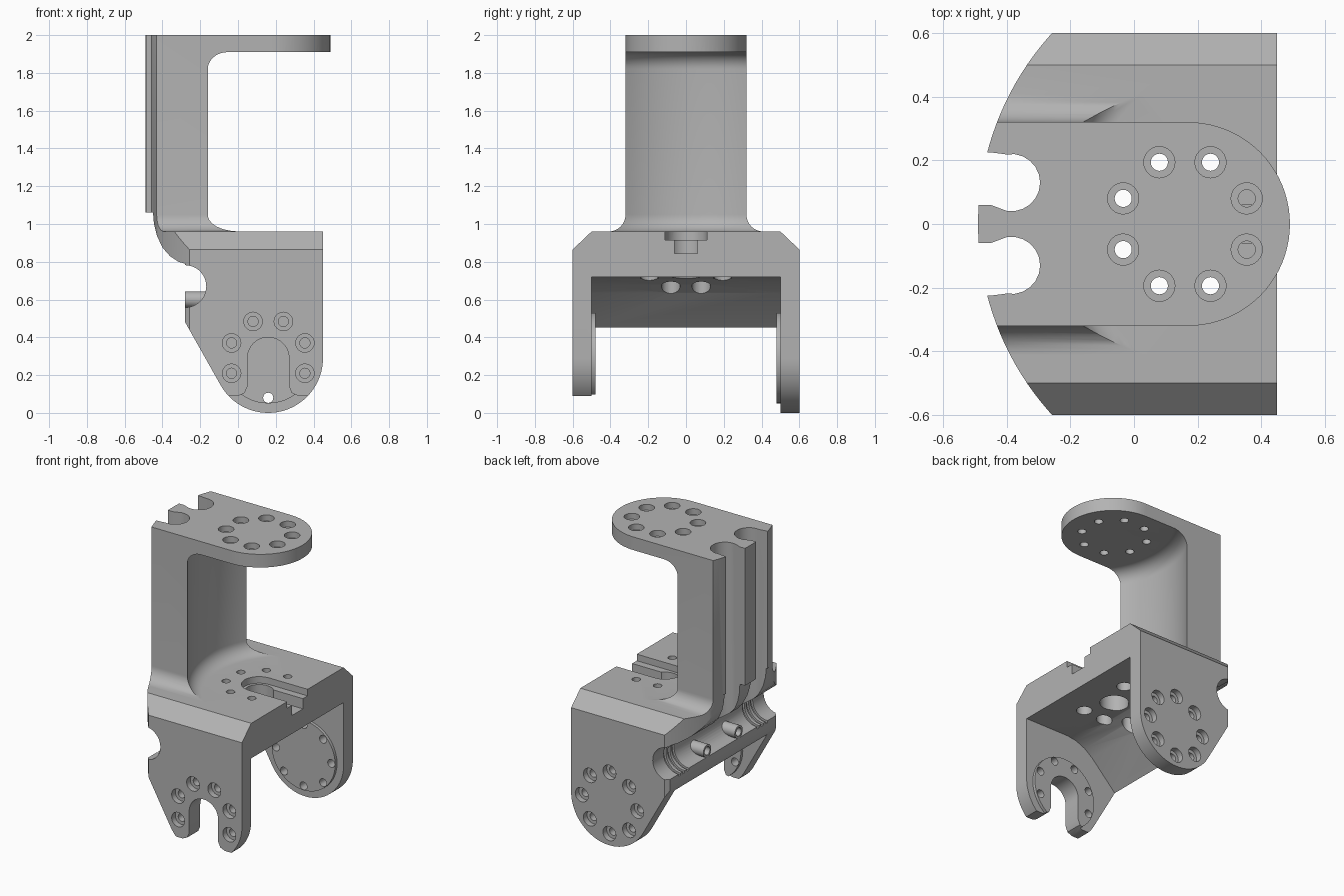
import bpy, bmesh
from math import sin, cos, radians, pi
from mathutils import Vector

cube = bpy.data.objects.get("Cube")
if cube:
    bpy.data.objects.remove(cube, do_unlink=True)

grey = bpy.data.materials.new("cast_grey")
grey.use_nodes = True
COLOUR = (0.45, 0.45, 0.45, 1)
grey.diffuse_color = COLOUR
grey.node_tree.nodes["Principled BSDF"].inputs["Base Color"].default_value = COLOUR


def arc(cx, cy, r, a, b, n=16):
    return [(cx + r * cos(radians(a + (b - a) * i / n)),
             cy + r * sin(radians(a + (b - a) * i / n))) for i in range(n + 1)]


def circle(cx, cy, r, n=32):
    return arc(cx, cy, r, 0, 360, n)[:-1]


def make(name, bm):
    bmesh.ops.recalc_face_normals(bm, faces=bm.faces)
    mesh = bpy.data.meshes.new(name)
    bm.to_mesh(mesh)
    bm.free()
    mesh.materials.append(grey)
    ob = bpy.data.objects.new(name, mesh)
    bpy.context.collection.objects.link(ob)
    return ob


def prisms(name, axis, parts):
    """Extrude each (outline, low, high) along the axis, all in one mesh."""
    place = {"x": lambda a, b, t: (t, a, b),
             "y": lambda a, b, t: (a, t, b),
             "z": lambda a, b, t: (a, b, t)}[axis]
    bm = bmesh.new()
    for pts, lo, hi in parts:
        low = [bm.verts.new(place(a, b, lo)) for a, b in pts]
        high = [bm.verts.new(place(a, b, hi)) for a, b in pts]
        bm.faces.new(low)
        bm.faces.new(high[::-1])
        for i in range(len(pts)):
            bm.faces.new((low[i - 1], low[i], high[i], high[i - 1]))
    return make(name, bm)


def lathe(name, cx, profile, steps=96):
    bm = bmesh.new()
    vs = [bm.verts.new((cx + r, 0, z)) for r, z in profile]
    es = [bm.edges.new(p) for p in zip(vs, vs[1:])]
    bmesh.ops.spin(bm, geom=vs + es, cent=(cx, 0, 0), axis=(0, 0, 1),
                   angle=2 * pi, steps=steps)
    bmesh.ops.remove_doubles(bm, verts=bm.verts, dist=1e-5)
    return make(name, bm)


def boolean(target, tool, op="DIFFERENCE"):
    tool.hide_render = True
    mod = target.modifiers.new("cut", "BOOLEAN")
    mod.operation, mod.solver, mod.object = op, "EXACT", tool
    bpy.context.view_layer.objects.active = target
    bpy.ops.object.modifier_apply(modifier=mod.name)
    bpy.data.objects.remove(tool, do_unlink=True)


# Key dimensions
PX, PZ = 0.16, 0.29            # pivot centre
DECK, TOP = 0.96, 2.0
AXIS, OUTER, INNER, FIL = 0.4, 0.89, 0.645, 0.09

# Solid bracket side silhouette, full width
shoulder = [(-.28, .48), (-.28, .79), (-.315, .8), (-.36, .83), (-.4, .875),
            (-.43, .94), (-.445, 1.0), (-.45, 1.06), (-.52, 1.06)]
bracket = prisms("bracket", "y", [(
    [(.45, .98)] + arc(PX, PZ, .29, 0, -150, 30) + shoulder +
    [(-.52, TOP), (.52, TOP), (.52, .98)], -.6, .6)])

# Column flanks, foot fillets and deck chamfers
flank = [(.32, 2.1)] + arc(.32 + FIL, DECK + FIL, FIL, 180, 270, 10) + \
        [(.5, DECK), (.6, .865), (.8, .865), (.8, 2.1)]
boolean(bracket, prisms("flank_cutter", "x", [
    ([(s * y, z) for y, z in flank], -1, 1) for s in (1, -1)]))

# Concave front of the column with fillets to deck and top plate
throat = [(0, DECK)] + arc(INNER - FIL, DECK + FIL, FIL, -90, 0, 10) + \
         arc(INNER - FIL, 1.91 - FIL, FIL, 0, 90, 10) + [(0, 1.91)]
boolean(bracket, lathe("throat_cutter", AXIS, throat))

# Curved back
boolean(bracket, prisms("back_cutter", "z", [
    (arc(AXIS, 0, OUTER, 125, 235, 48) + [(-1, -.75), (-1, .75)], -.1, 2.1)]))

# Round end of the top plate
boolean(bracket, prisms("end_cutter", "z", [
    ([(.17, .7)] + arc(.17, 0, .32, 90, -90, 40) +
     [(.17, -.7), (.7, -.7), (.7, .7)], 1.85, 2.1)]))

# Cavity between the two cheeks
boolean(bracket, prisms("cavity_cutter", "y", [
    ([(1, .72), (.12, .72), (.05, .71), (-.02, .68), (-.08, .635),
      (-.8, -.085), (-.8, -.3), (1, -.3)], -.5, .5)]))

# Two vertical cable channels in the back of the column
channel = arc(-.385, .13, .09, -100, 100, 12) + \
          [(-.45, .225), (-.6, .225), (-.6, .06), (-.45, .06)]
boolean(bracket, prisms("channel_cutter", "z", [
    ([(x, s * y) for x, y in channel], .7, 2.1) for s in (1, -1)]))

# Horizontal rear groove with ribbed ends
boolean(bracket, prisms("groove_cutter", "y", [
    (circle(-.28, .67, .112, 40), -.7, .7)]))
boolean(bracket, prisms("rib_cutter", "y", [
    (circle(-.28, .67, .126, 40), s * y - .011, s * y + .011)
    for s in (1, -1) for y in (.38, .425, .47)]))

# Bosses inside the groove
boolean(bracket, prisms("bosses", "x", [
    (circle(y, .6, .043), -.28, -.16) for y in (.17, -.17)]), "UNION")
boolean(bracket, prisms("boss_hole_cutter", "x", [
    (circle(y, .6, .028), -.4, -.15) for y in (.17, -.17)]))

# Round pads on the inner cheek faces
boolean(bracket, prisms("pads", "y", [
    (circle(PX, PZ, .24, 48), .48, .55),
    (circle(PX, PZ, .24, 48), -.55, -.48)]), "UNION")

# Open slot in the front cheek
boolean(bracket, prisms("fork_cutter", "y", [
    (arc(PX, PZ, .11, 0, 180, 20) +
     [(.05, .14), (.035, .105), (0, .09), (-.3, .09), (-.3, -.1), (.6, -.1),
      (.6, .09), (.32, .09), (.285, .105), (.27, .14)], -.7, -.4)]))

# Stepped slot and centre hole in the deck
for half, floor in ((.11, .915), (.06, .845)):
    boolean(bracket, prisms("deck_slot_cutter", "z", [
        (arc(PX, 0, half, 90, 270, 20) + [(.6, -half), (.6, half)], floor, 1.1)]))
boolean(bracket, prisms("centre_hole_cutter", "z", [(circle(PX, 0, .09), .6, 1.1)]))


# Screw circles: narrow holes first, then counterbores
def ring(cy, start, count=8):
    return [(PX + .21 * cos(radians(start + 45 * i)),
             cy + .21 * sin(radians(start + 45 * i))) for i in range(count)]


upper = ring(0, 22.5)
front = ring(PZ, -22.5, 6)
rear = ring(PZ, 0)
THIN, WIDE = .027, .049
boolean(bracket, prisms("vertical_hole_cutter", "z", [
    (circle(x, y, THIN, 20), .55 if x < .3 else 1.8, 2.1) for x, y in upper]))
boolean(bracket, prisms("vertical_bore_cutter", "z",
    [(circle(x, y, WIDE, 24), 1.96, 2.1) for x, y in upper] +
    [(circle(x, y, WIDE, 24), .55, .8) for x, y in upper if x < .3]))
boolean(bracket, prisms("cheek_hole_cutter", "y",
    [(circle(x, z, THIN, 20), -.7, -.4) for x, z in front] +
    [(circle(x, z, THIN, 20), .4, .7) for x, z in rear]))
boolean(bracket, prisms("cheek_bore_cutter", "y",
    [(circle(x, z, WIDE, 24), -.7, -.56) for x, z in front] +
    [(circle(x, z, WIDE, 24), .56, .7) for x, z in rear]))

# Smooth curved faces, keep machined edges crisp
bpy.ops.object.select_all(action="DESELECT")
bracket.select_set(True)
bpy.context.view_layer.objects.active = bracket
bpy.ops.object.shade_smooth_by_angle(angle=radians(30))
